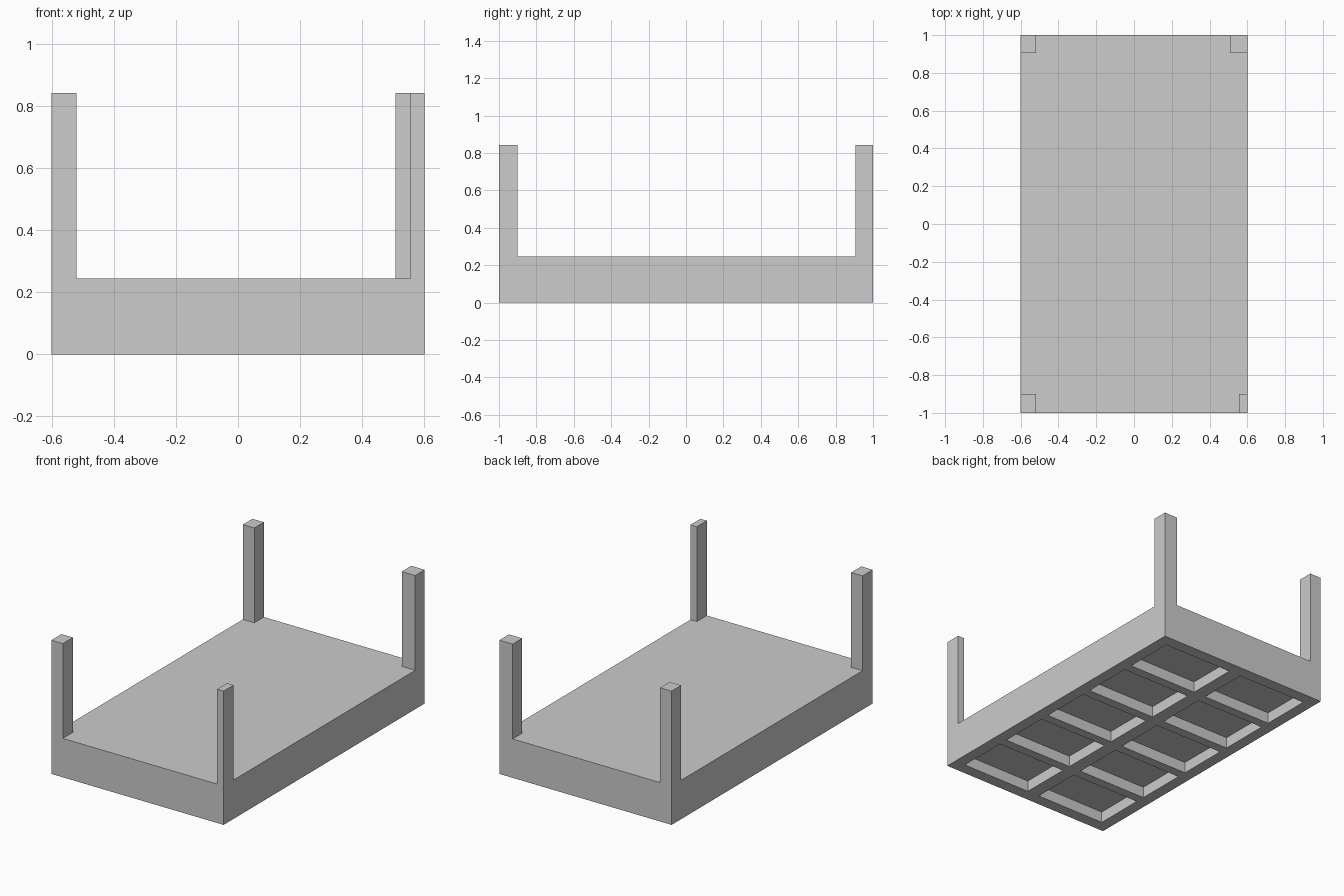
import bpy
import bmesh
from mathutils import Vector

cube = bpy.data.objects.get("Cube")
if cube:
    bpy.data.objects.remove(cube, do_unlink=True)

WIDTH, LENGTH, BASE_H, POST_H = 1.2, 2.0, 0.245, 0.842
POCKET_X, POCKET_Y, POCKET_DEPTH = 0.485, 0.322, 0.07
PITCH_X, PITCH_Y = 0.57, 0.382

# Corner posts and underside pockets as plan rectangles (x0, x1, y0, y1)
posts = [(-0.6, -0.52, -1, -0.9), (0.555, 0.6, -1, -0.9),
         (-0.6, -0.52, 0.905, 1), (0.507, 0.6, 0.905, 1)]
pockets = []
for col in (-0.5, 0.5):
    for row in range(-2, 3):
        cx, cy = col * PITCH_X, row * PITCH_Y
        pockets.append((cx - POCKET_X / 2, cx + POCKET_X / 2,
                        cy - POCKET_Y / 2, cy + POCKET_Y / 2))


def cut(bm, axis, values):
    """Slice the whole block along one axis."""
    normal = Vector((axis == 0, axis == 1, 0))
    for v in sorted(set(values)):
        bmesh.ops.bisect_plane(bm, geom=bm.verts[:] + bm.edges[:] + bm.faces[:],
                               plane_co=normal * v, plane_no=normal, dist=1e-5)


def raise_faces(bm, rect, side, height):
    """Extrude the top or bottom faces inside a plan rectangle upward."""
    x0, x1, y0, y1 = rect
    faces = []
    for f in bm.faces:
        c = f.calc_center_median()
        if f.normal.z * side > 0.9 and x0 < c.x < x1 and y0 < c.y < y1:
            faces.append(f)
    geom = bmesh.ops.extrude_face_region(bm, geom=faces)["geom"]
    verts = [g for g in geom if isinstance(g, bmesh.types.BMVert)]
    bmesh.ops.translate(bm, verts=verts, vec=(0, 0, height))
    # Open the mouth of the extrusion
    bmesh.ops.delete(bm, geom=[f for f in faces if f.is_valid], context='FACES')
    bm.normal_update()


# Base block
bm = bmesh.new()
bmesh.ops.create_cube(bm, size=1)
bmesh.ops.scale(bm, verts=bm.verts, vec=(WIDTH, LENGTH, BASE_H))
bmesh.ops.translate(bm, verts=bm.verts, vec=(0, 0, BASE_H / 2))
rects = posts + pockets
cut(bm, 0, [x for r in rects for x in r[:2] if abs(x) < 0.599])
cut(bm, 1, [y for r in rects for y in r[2:] if abs(y) < 0.999])
bm.normal_update()

# Posts rise from the top, pockets sink into the underside
for rect in posts:
    raise_faces(bm, rect, 1, POST_H - BASE_H)
for rect in pockets:
    raise_faces(bm, rect, -1, POCKET_DEPTH)

# Merge coplanar slices, keeping the underside lattice around its openings
upper_edges = [e for e in bm.edges if max(v.co.z for v in e.verts) > 0.001]
bmesh.ops.dissolve_limit(bm, angle_limit=0.01, verts=[], edges=upper_edges)
bmesh.ops.recalc_face_normals(bm, faces=bm.faces)

mesh = bpy.data.meshes.new("platform_with_posts")
bm.to_mesh(mesh)
bm.free()
platform = bpy.data.objects.new("platform_with_posts", mesh)
bpy.context.collection.objects.link(platform)

# Plain grey
grey = bpy.data.materials.new("plain_grey")
grey.use_nodes = True
colour = (0.604, 0.604, 0.604, 1)
grey.diffuse_color = colour
grey.node_tree.nodes["Principled BSDF"].inputs["Base Color"].default_value = colour
mesh.materials.append(grey)
